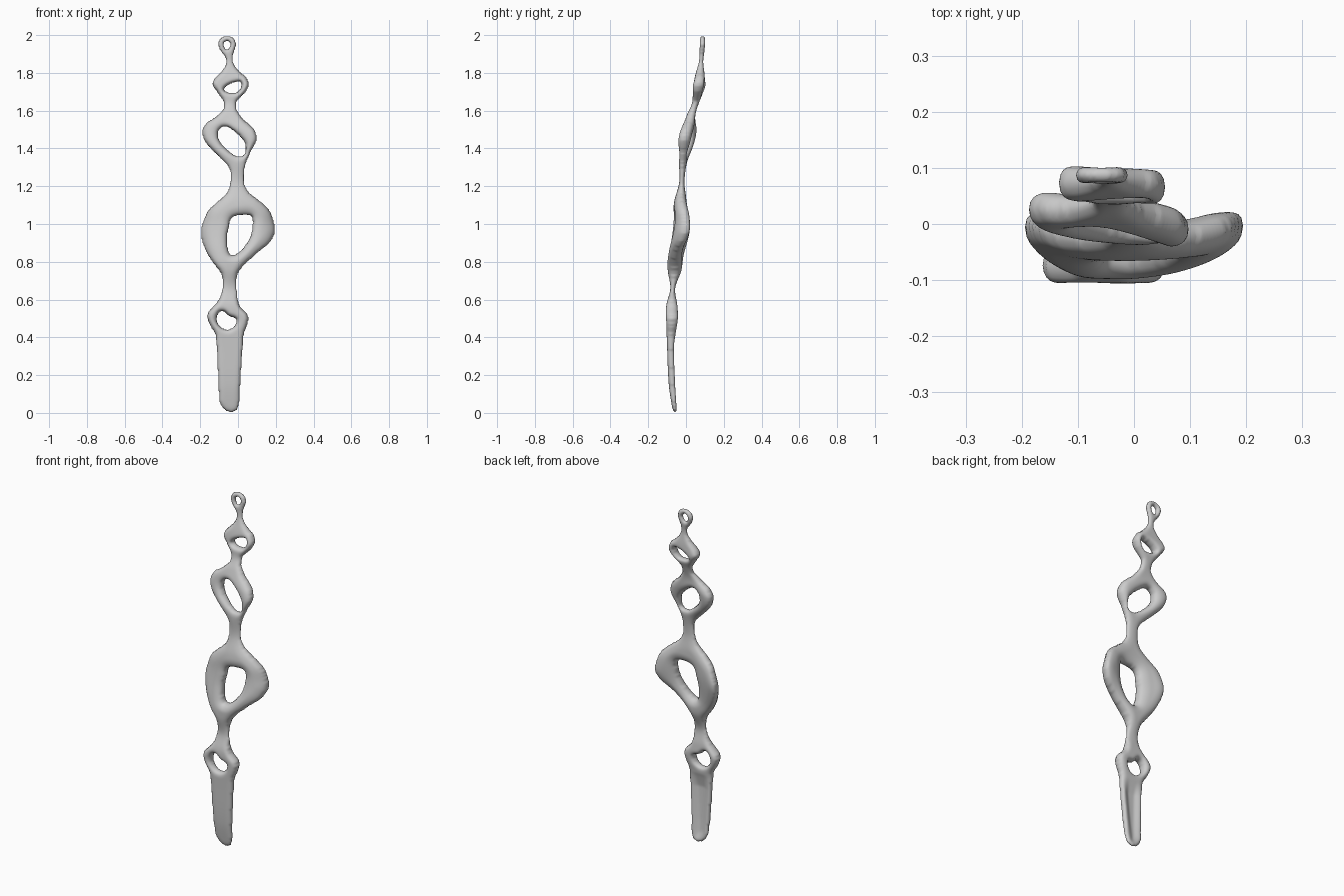
import bpy
import bmesh
import math
from mathutils import Vector
from mathutils.kdtree import KDTree

CELL = 0.006

# Outer silhouette: height, left edge, right edge
EDGES = [
    (0, -.04, -.03), (.012, -.07, -.005), (.05, -.098, .008), (.1, -.104, .012),
    (.25, -.112, .022), (.37, -.118, .03), (.42, -.125, .035), (.46, -.15, .05),
    (.5, -.165, .058), (.53, -.163, .048), (.56, -.14, .018), (.6, -.105, .003),
    (.65, -.088, -.003), (.7, -.085, -.005), (.74, -.095, .005), (.78, -.125, .035),
    (.84, -.165, .1), (.9, -.19, .17), (.96, -.2, .2), (1.02, -.185, .19),
    (1.08, -.155, .165), (1.13, -.1, .11), (1.17, -.06, .06), (1.22, -.045, .035),
    (1.3, -.052, .04), (1.38, -.13, .07), (1.44, -.18, .1), (1.5, -.19, .09),
    (1.54, -.165, .05), (1.57, -.12, .02), (1.61, -.08, -.005), (1.645, -.08, -.005),
    (1.7, -.115, .045), (1.74, -.14, .06), (1.78, -.12, .045), (1.81, -.09, .01),
    (1.85, -.067, -.02), (1.88, -.07, -.025), (1.92, -.098, -.015), (1.95, -.108, -.008),
    (1.98, -.1, -.016), (1.994, -.08, -.035), (2, -.064, -.052)]

# Openings as smooth closed loops
HOLES = [
    [(-.073, 1.95), (-.058, 1.967), (-.043, 1.95), (-.058, 1.925)],
    [(-.07, 1.715), (-.05, 1.7), (-.01, 1.7), (.013, 1.725), (.008, 1.75), (-.04, 1.738)],
    [(-.095, 1.5), (-.06, 1.512), (0, 1.47), (.035, 1.42), (.03, 1.37), (-.01, 1.365),
     (-.07, 1.41), (-.102, 1.46)],
    [(-.03, 1.03), (.02, 1.045), (.065, 1.04), (.075, 1), (.06, .93), (.02, .87),
     (-.02, .84), (-.045, .85), (-.055, .92), (-.045, .98)],
    [(-.1, .525), (-.08, .535), (-.05, .51), (-.015, .495), (-.02, .465), (-.05, .445),
     (-.085, .455), (-.11, .49)]]

# Body depth: height, centre y, half thickness, edge rounding, bow, slope
DEPTH = [
    (0, -.057, .012, .035, 0, 0), (.15, -.072, .019, .035, 0, 0), (.38, -.08, .021, .035, 0, 0),
    (.5, -.074, .031, .03, 0, 0), (.57, -.075, .029, .03, 0, 0), (.66, -.07, .013, .04, 0, 0),
    (.76, -.06, .037, .04, 0, 0), (.85, -.058, .038, .055, .8, 0), (1, -.038, .037, .06, 1, 0),
    (1.12, -.03, .032, .055, .6, 0), (1.22, -.022, .014, .04, 0, 0),
    (1.32, -.015, .02, .04, 0, -.05), (1.4, -.003, .031, .04, 0, -.1),
    (1.5, .013, .032, .04, 0, -.1), (1.58, .028, .022, .03, 0, 0), (1.64, .05, .018, .03, 0, 0),
    (1.72, .067, .031, .03, 0, -.05), (1.78, .073, .026, .03, 0, 0),
    (1.86, .08, .012, .025, 0, 0), (1.95, .087, .015, .02, 0, 0), (2, .088, .013, .02, 0, 0)]


def lookup(rows, z):
    """Smoothly interpolate the columns of a height table."""
    z = min(max(z, rows[0][0]), rows[-1][0])
    i = next((k for k in range(len(rows) - 1) if z <= rows[k + 1][0]), len(rows) - 2)
    a, b = rows[i], rows[i + 1]
    before, after = rows[max(i - 1, 0)], rows[min(i + 2, len(rows) - 1)]
    span = b[0] - a[0]
    t = (z - a[0]) / span
    result = []
    for c in range(1, len(a)):
        m0 = (b[c] - before[c]) / (b[0] - before[0]) * span
        m1 = (after[c] - a[c]) / (after[0] - a[0]) * span
        result.append((2*t**3 - 3*t*t + 1) * a[c] + (t**3 - 2*t*t + t) * m0
                      + (3*t*t - 2*t**3) * b[c] + (t**3 - t*t) * m1)
    return result


def smooth_loop(points, steps=16):
    """Closed curve through the points."""
    pts = [Vector(p) for p in points]
    n, loop = len(pts), []
    for i in range(n):
        p, a, b, q = (pts[(i + k) % n] for k in (-1, 0, 1, 2))
        for s in range(steps):
            t = s / steps
            loop.append(a + (b - p) * t / 2 + (p - a * 2.5 + b * 2 - q / 2) * t * t
                        + ((a - b) * 3 + q - p) * t**3 / 2)
    return loop


def inside_loop(x, z, loop):
    hit = False
    for a, b in zip(loop, loop[1:] + loop[:1]):
        if (a.y > z) != (b.y > z) and x < a.x + (z - a.y) * (b.x - a.x) / (b.y - a.y):
            hit = not hit
    return hit


# Dense outline samples for edge distance
holes = [smooth_loop(h) for h in HOLES]
outline = [p for h in holes for p in h]
rows = 1600
for side in (0, 1):
    last = None
    for k in range(rows + 1):
        z = 2 * k / rows
        p = Vector((lookup(EDGES, z)[side], z))
        if last:
            outline += [last.lerp(p, s / 4) for s in range(1, 5)]
        last = p
for z in (0, 2):
    left, right = lookup(EDGES, z)
    outline += [Vector((left + (right - left) * s / 8, z)) for s in range(9)]
tree = KDTree(len(outline))
for i, p in enumerate(outline):
    tree.insert((p.x, 0, p.y), i)
tree.balance()

# Flat pierced sheet
bm = bmesh.new()
grid = {}


def corner(i, j):
    if (i, j) not in grid:
        grid[i, j] = bm.verts.new((i * CELL, 0, j * CELL))
    return grid[i, j]


for j in range(int(2 / CELL) + 1):
    z = (j + 0.5) * CELL
    left, right = lookup(EDGES, z)
    near = [h for h in holes if min(p.y for p in h) < z < max(p.y for p in h)]
    for i in range(-36, 36):
        x = (i + 0.5) * CELL
        if left < x < right and z < 2 and not any(inside_loop(x, z, h) for h in near):
            bm.faces.new([corner(i, j), corner(i + 1, j),
                          corner(i + 1, j + 1), corner(i, j + 1)])

# Pull the rim onto the outline
rim = [v for v in bm.verts if v.is_boundary]
for v in rim:
    v.co = tree.find(v.co)[0]
for _ in range(3):
    bmesh.ops.smooth_vert(bm, verts=rim, factor=0.35, use_axis_x=True, use_axis_z=True)
rim_set = set(rim)
distance = {v: 0 if v in rim_set else tree.find(v.co)[2] for v in bm.verts}

# Inflate front and back shells
front = list(bm.verts)
copy = bmesh.ops.duplicate(bm, geom=front + list(bm.faces))
bmesh.ops.reverse_faces(bm, faces=[f for f in copy["geom"] if isinstance(f, bmesh.types.BMFace)])
twin = copy["vert_map"]
for v in front:
    x, z = v.co.x, v.co.z
    centre, thick, rounding, bow, slope = lookup(DEPTH, z)
    u = min(distance[v] / rounding, 1)
    bulge = thick * math.sqrt(1 - (1 - u)**2)
    y = centre + bow * x * x + slope * (x + 0.04)
    # Shallow groove along the back of the blade
    fade = min(max((0.4 - z) / 0.08, 0), 1)
    groove = 1 - 0.9 * fade * min(max(distance[v] - 0.015, 0) / 0.035, 1)
    twin[v].co.y = y + bulge * groove
    v.co.y = y - bulge
bmesh.ops.remove_doubles(bm, verts=bm.verts, dist=0.0004)
for _ in range(4):
    bmesh.ops.smooth_vert(bm, verts=bm.verts, factor=0.4,
                          use_axis_x=True, use_axis_y=True, use_axis_z=True)
bmesh.ops.recalc_face_normals(bm, faces=bm.faces)

cube = bpy.data.objects.get("Cube")
if cube:
    bpy.data.objects.remove(cube, do_unlink=True)

mesh = bpy.data.meshes.new("pierced_blade")
bm.to_mesh(mesh)
bm.free()
body = bpy.data.objects.new("pierced_blade", mesh)
bpy.context.collection.objects.link(body)

grey = bpy.data.materials.new("light grey")
grey.use_nodes = True
grey.diffuse_color = (0.6, 0.6, 0.6, 1)
grey.node_tree.nodes["Principled BSDF"].inputs["Base Color"].default_value = grey.diffuse_color
mesh.materials.append(grey)
mesh.polygons.foreach_set("use_smooth", [True] * len(mesh.polygons))
